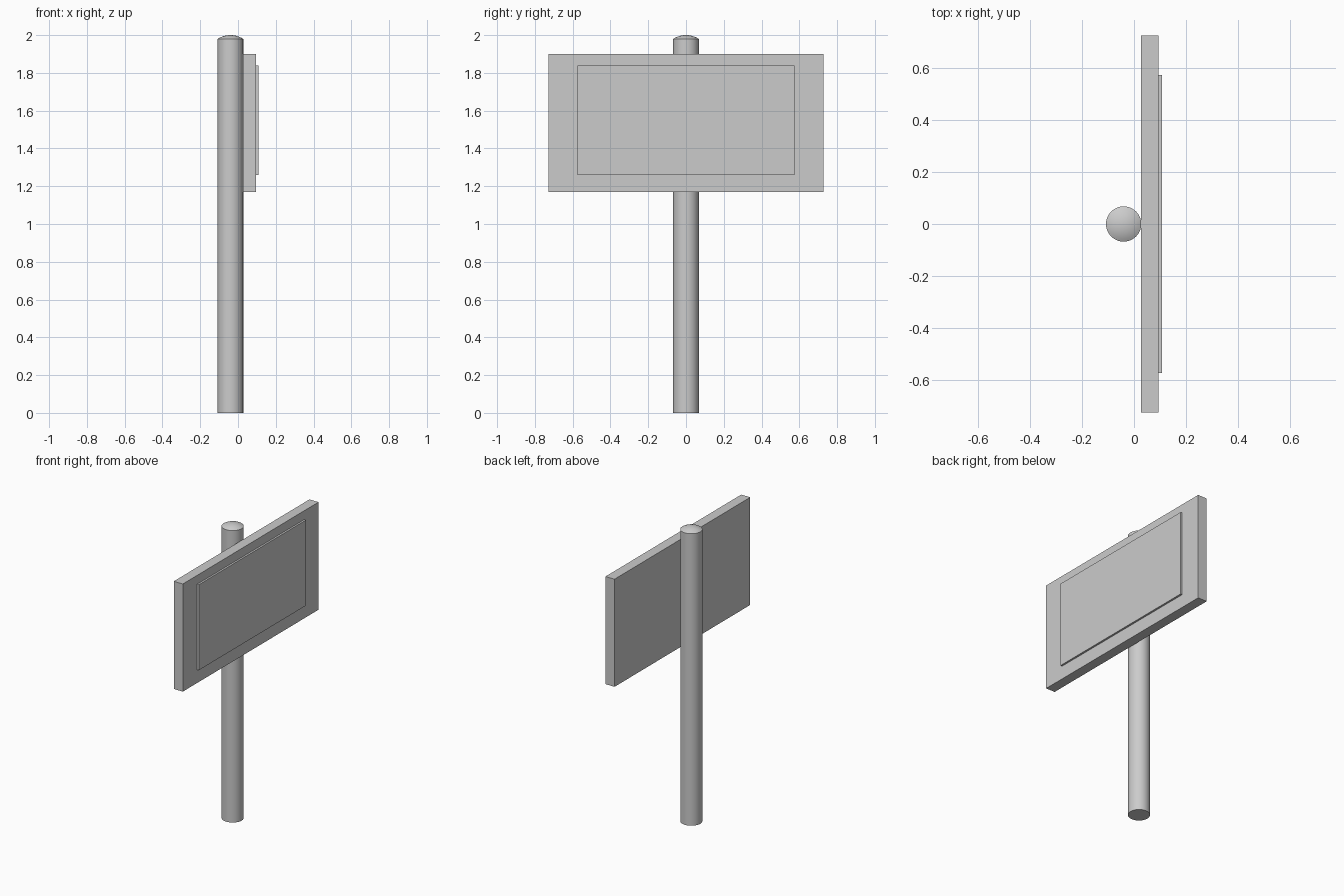
import bpy, bmesh, math

if "Cube" in bpy.data.objects:
    bpy.data.objects.remove(bpy.data.objects["Cube"])


def box(name, x, y, z):
    """Box from (min, max) pairs."""
    bm = bmesh.new()
    bmesh.ops.create_cube(bm, size=1)
    for v in bm.verts:
        for i, (lo, hi) in enumerate((x, y, z)):
            v.co[i] = hi if v.co[i] > 0 else lo
    me = bpy.data.meshes.new(name)
    bm.to_mesh(me)
    bm.free()
    ob = bpy.data.objects.new(name, me)
    bpy.context.collection.objects.link(ob)
    return ob


def lathe(name, profile, x, steps=48):
    """Revolve (radius, z) points around a vertical axis at x."""
    bm = bmesh.new()
    vs = [bm.verts.new((r, 0, z)) for r, z in profile]
    es = [bm.edges.new(p) for p in zip(vs, vs[1:])]
    bmesh.ops.spin(bm, geom=vs + es, cent=(0, 0, 0), axis=(0, 0, 1),
                   angle=math.tau, steps=steps)
    bmesh.ops.remove_doubles(bm, verts=bm.verts, dist=1e-5)
    bmesh.ops.recalc_face_normals(bm, faces=bm.faces)
    me = bpy.data.meshes.new(name)
    bm.to_mesh(me)
    bm.free()
    ob = bpy.data.objects.new(name, me)
    bpy.context.collection.objects.link(ob)
    ob.location.x = x
    bpy.context.view_layer.objects.active = ob
    ob.select_set(True)
    bpy.ops.object.shade_smooth_by_angle(angle=math.radians(28))
    ob.select_set(False)
    return ob


# Round post with a shallow domed top
R, Z_RIM, RISE = 0.068, 1.98, 0.02
sphere_r = (R * R + RISE * RISE) / (2 * RISE)
edge = math.asin(R / sphere_r)
dome = [(sphere_r * math.sin(edge * (1 - i / 6)),
         Z_RIM + RISE - sphere_r * (1 - math.cos(edge * (1 - i / 6))))
        for i in range(7)]
lathe("post", [(0, 0), (R, 0)] + dome, -0.04)

# Sign board mounted against the post, with a thin raised face panel
box("sign_board", (0.027, 0.095), (-0.727, 0.727), (1.17, 1.90))
box("face_panel", (0.09, 0.108), (-0.574, 0.574), (1.26, 1.84))
